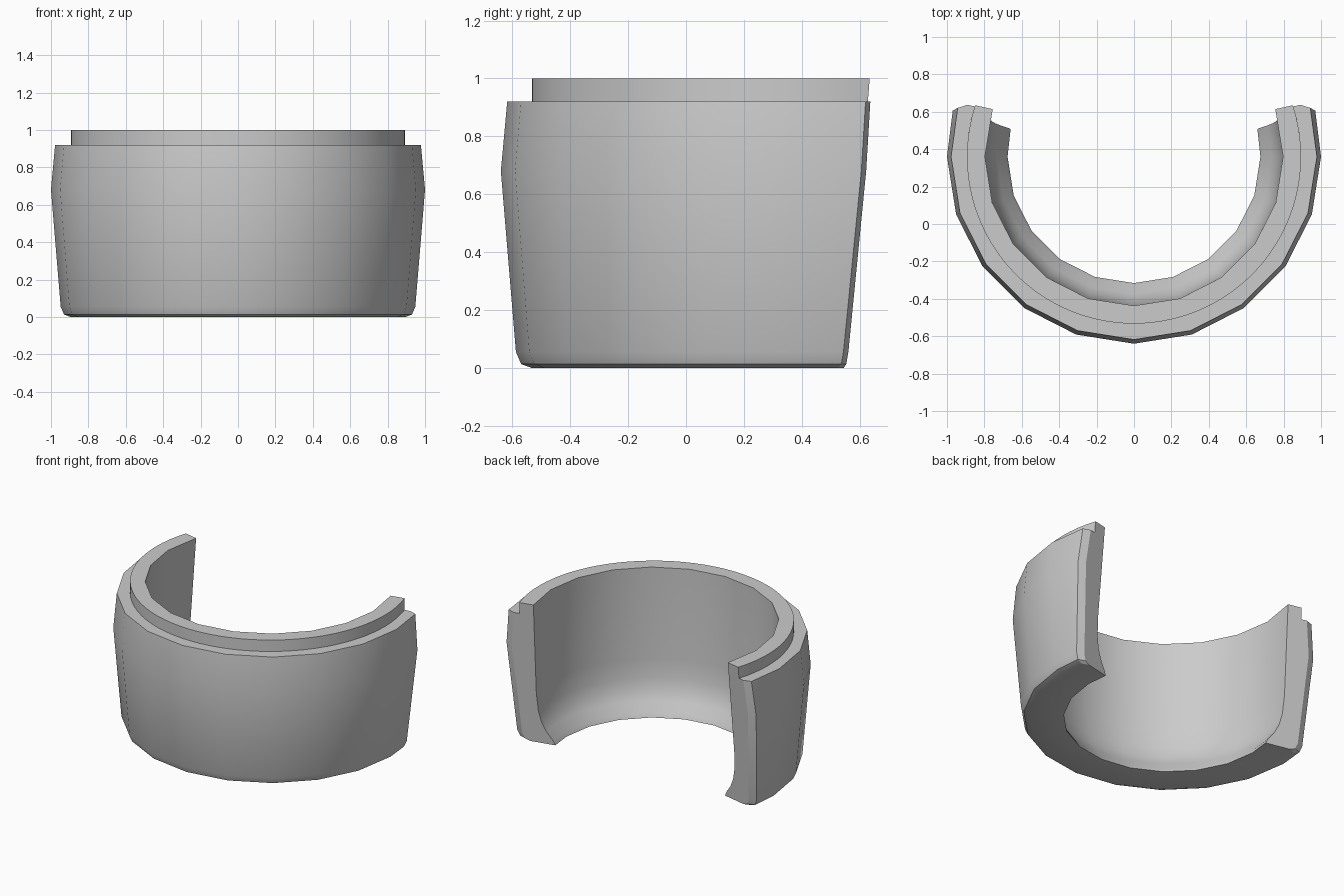
import bpy, bmesh
from math import sin, cos, asin, atan, sqrt, radians

if "Cube" in bpy.data.objects:
    bpy.data.objects.remove(bpy.data.objects["Cube"])

CY = 0.36                  # y of the ring centre
STEP = 18                  # the wall is a 20-sided ring
SLOPE_X, SLOPE_Z, BASE = 0.22, 0.085, 0.363   # leaning end-cut plane

# closed profile: radius, height, kind of rail
PROFILE = [
    (0.895, 0.0, "outer"), (0.93, 0.013, "outer"), (0.948, 0.055, "outer"),
    (1.0, 0.68, "outer"), (0.978, 0.92, "outer"),
    (0.893, 0.92, "round"), (0.893, 1.0, "round"),
    (0.797, 1.0, "inner"), (0.795, 0.36, "inner"), (0.785, 0.23, "inner"),
    (0.765, 0.15, "inner"), (0.735, 0.09, "inner"), (0.69, 0.03, "inner"),
    (0.676, 0.0, "inner"),
]


def point(r, a, z):
    return (r * cos(a), CY + r * sin(a), z)


def end_angle(r, z, back=0.0):
    """Angle at which radius r meets the end-cut plane at height z."""
    d = BASE + SLOPE_Z * z - back - CY
    return atan(SLOPE_X) + asin(d / (r * sqrt(1 + SLOPE_X ** 2)))


def rail(bm, r, z, kind):
    """Vertices along the sweep, one list per segment sharing its end vertices."""
    stops = [radians(-90 + STEP * i) for i in range(6)] + [end_angle(r, z)]
    prev = bm.verts.new(point(r, stops[0], z))
    segments = []
    for i in range(6):
        a, b = stops[i], stops[i + 1]
        seg = [prev]
        if kind == "round":
            seg += [bm.verts.new(point(r, a + (b - a) * k / 4, z)) for k in (1, 2, 3, 4)]
        elif kind == "outer" and i == 5:
            # bevelled outer corner of the end
            seg.append(bm.verts.new(point(r, end_angle(r, z, 0.028), z)))
            ri = r - 0.045
            seg.append(bm.verts.new(point(ri, end_angle(ri, z), z)))
        else:
            seg.append(bm.verts.new(point(r, b, z)))
        segments.append(seg)
        prev = seg[-1]
    return segments


bm = bmesh.new()
rails = [rail(bm, *p) for p in PROFILE]

# wall surfaces between neighbouring rails
for i, ra in enumerate(rails):
    rb = rails[(i + 1) % len(rails)]
    for a, b in zip(ra, rb):
        if len(a) == len(b):
            for k in range(len(a) - 1):
                bm.faces.new((a[k], a[k + 1], b[k + 1], b[k]))
        else:
            bm.faces.new(a + b[::-1])

# flat end of the horseshoe
bm.faces.new([r[-1][-1] for r in rails])

# other half
bmesh.ops.mirror(bm, geom=bm.verts[:] + bm.edges[:] + bm.faces[:],
                 axis='X', merge_dist=0.0005)
bmesh.ops.remove_doubles(bm, verts=bm.verts[:], dist=0.0005)
bmesh.ops.recalc_face_normals(bm, faces=bm.faces[:])

mesh = bpy.data.meshes.new("curved_wall")
bm.to_mesh(mesh)
bm.free()
wall = bpy.data.objects.new("curved_wall", mesh)
bpy.context.collection.objects.link(wall)
bpy.context.view_layer.objects.active = wall
wall.select_set(True)
bpy.ops.object.shade_smooth_by_angle(angle=radians(30))
